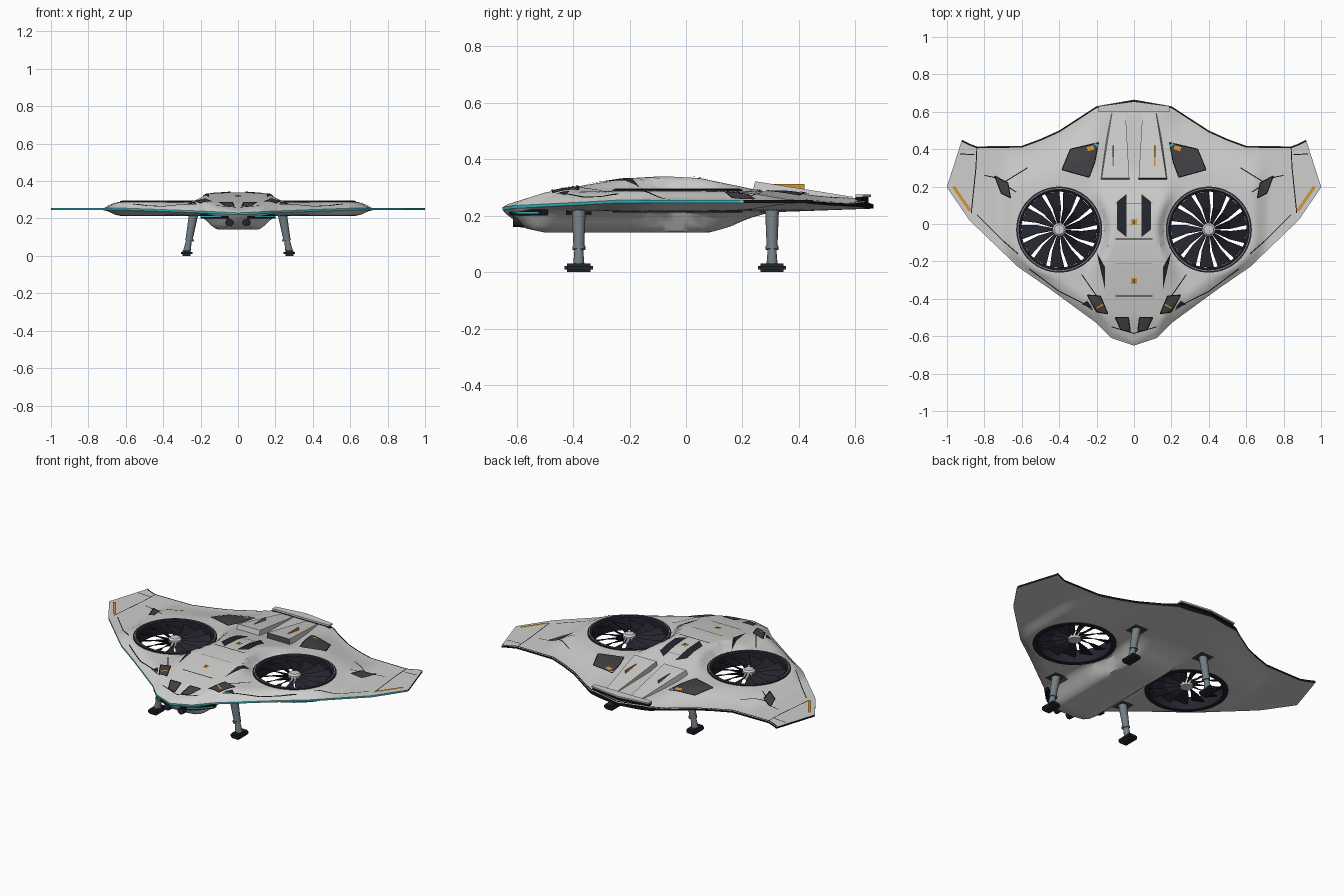
import bpy, bmesh, math
from mathutils import Vector

if "Cube" in bpy.data.objects:
    bpy.data.objects.remove(bpy.data.objects["Cube"])


def material(name, rgb):
    m = bpy.data.materials.new(name)
    m.use_nodes = True
    m.diffuse_color = (*rgb, 1)
    m.node_tree.nodes["Principled BSDF"].inputs["Base Color"].default_value = (*rgb, 1)
    return m


GREY = material("hull grey", (0.62, 0.62, 0.61))
DARK = material("navy black", (0.018, 0.018, 0.028))
BLACK = material("line black", (0.006, 0.006, 0.006))
VENT = material("vent charcoal", (0.055, 0.055, 0.062))
STEEL = material("leg steel", (0.17, 0.21, 0.23))
CYAN = material("edge cyan", (0.04, 0.5, 0.58))
ORANGE = material("marking orange", (0.65, 0.3, 0.03))
SILVER = material("panel line grey", (0.25, 0.25, 0.25))

# Half outline, edge height, spine and belly curves
FRONT = [(0, -.65), (.12, -.61), (.2, -.53), (.46, -.34), (.62, -.23), (.88, .02), (1, .195)]
BACK = [(0, .665), (.2, .63), (.4, .5), (.5, .455), (.6, .418), (.84, .415), (.88, .43), (.92, .45), (1, .2)]
EDGE = [(0, .225), (.2, .235), (.6, .25), (1, .25)]
SPINE = [(-.65, .235), (-.5, .282), (-.35, .31), (-.2, .333), (-.08, .34), (.05, .333),
         (.2, .302), (.3, .28), (.6, .262), (.665, .24)]
BELLY = [(-.65, .215), (-.57, .155), (-.5, .14), (.08, .14), (.15, .158), (.22, .19), (.3, .212), (.665, .225)]
FAN = (.4, -.03)
LIP = .005


def along(curve, t):
    for (a, p), (b, q) in zip(curve, curve[1:]):
        if t <= b:
            return p + (q - p) * max(0, (t - a) / (b - a))
    return curve[-1][1]


def smooth(t):
    t = min(1, max(0, t))
    return t * t * (3 - 2 * t)


def surface(x, y, top=True):
    """Hull height at a point, for the upper or lower skin."""
    a = abs(x)
    edge = along(EDGE, a)
    d = max(0, y - along(FRONT, a))
    r = max(0, along(BACK, a) - y)
    ramp = min(1 - (1 - min(1, d / .11)) ** 2, smooth(r / .26))
    outer = smooth((a - .63) / .1)
    if top:
        rim, flat, ring = edge + LIP, .286 - .031 * outer, .288
        mid = min(along(SPINE, y), rim + d * .6)
        body = 1 - smooth((a - .15) / .12)
    else:
        rim, flat, ring = edge - LIP, .218 + .027 * outer, .216
        mid = max(along(BELLY, y), rim - d * 1.1)
        body = 1 - smooth((a - .1) / .12)
    z = rim + (flat - rim) * ramp
    z += (mid - z) * body
    near = smooth((math.hypot(a - FAN[0], y - FAN[1]) - .23) / .05)
    return ring + (z - ring) * near


def finish(name, bm, mats, angle=None, fix=True):
    if fix:
        bmesh.ops.recalc_face_normals(bm, faces=bm.faces)
    me = bpy.data.meshes.new(name)
    bm.to_mesh(me)
    bm.free()
    for m in mats:
        me.materials.append(m)
    ob = bpy.data.objects.new(name, me)
    bpy.context.collection.objects.link(ob)
    if angle:
        activate(ob)
        bpy.ops.object.shade_smooth_by_angle(angle=math.radians(angle))
    return ob


def activate(ob):
    bpy.ops.object.select_all(action='DESELECT')
    ob.select_set(True)
    bpy.context.view_layer.objects.active = ob


def lathe(name, profile, centre, mat, closed=True):
    """Turn an (r, z) profile about a vertical axis."""
    bm = bmesh.new()
    vs = [bm.verts.new((r, 0, z)) for r, z in profile]
    ends = vs + vs[:1] if closed else vs
    es = [bm.edges.new(p) for p in zip(ends, ends[1:])]
    bmesh.ops.spin(bm, geom=vs + es, cent=(0, 0, 0), axis=(0, 0, 1), angle=math.tau, steps=64)
    bmesh.ops.remove_doubles(bm, verts=bm.verts, dist=1e-5)
    bmesh.ops.translate(bm, verts=bm.verts, vec=(*centre, 0))
    return finish(name, bm, [mat], 35)


def rod(name, p, q, r1, r2, mat):
    p, q = Vector(p), Vector(q)
    bm = bmesh.new()
    bmesh.ops.create_cone(bm, cap_ends=True, segments=20, radius1=r1, radius2=r2, depth=(q - p).length)
    turn = (q - p).to_track_quat('Z', 'Y').to_matrix().to_4x4()
    turn.translation = (p + q) / 2
    bmesh.ops.transform(bm, matrix=turn, verts=bm.verts)
    return finish(name, bm, [mat], 40)


def prism(name, pts, low, high, mat):
    bm = bmesh.new()
    f = bm.faces.new([bm.verts.new((x, y, low)) for x, y in pts])
    new = bmesh.ops.extrude_face_region(bm, geom=[f])["geom"]
    bmesh.ops.translate(bm, verts=[v for v in new if isinstance(v, bmesh.types.BMVert)], vec=(0, 0, high - low))
    return finish(name, bm, [mat])


def plate(name, pts, mat, lift=.004, top=True):
    """Thin skin-hugging patch."""
    bm = bmesh.new()
    bm.faces.new([bm.verts.new((x, y, 0)) for x, y in pts])
    bmesh.ops.triangulate(bm, faces=bm.faces)
    bmesh.ops.subdivide_edges(bm, edges=bm.edges, cuts=5, use_grid_fill=True)
    drape(bm, lift, top)
    return finish(name, bm, [mat], fix=False)


def strip(name, path, width, mat, lift=.003):
    """Thin skin-hugging line along a path."""
    bm = bmesh.new()
    for p, q in zip(path, path[1:]):
        p, q = Vector(p), Vector(q)
        n = max(1, int((q - p).length / .02))
        side = (q - p).normalized().orthogonal() * width / 2
        rows = [[bm.verts.new((*(p.lerp(q, i / n) + side * k), 0)) for k in (-1, 1)] for i in range(n + 1)]
        for (a, b), (c, d) in zip(rows, rows[1:]):
            bm.faces.new((a, b, d, c))
    drape(bm, lift, True)
    return finish(name, bm, [mat], fix=False)


def drape(bm, lift, top):
    bm.normal_update()
    for f in bm.faces:
        if (f.normal.z > 0) != top:
            f.normal_flip()
    for v in bm.verts:
        v.co.z = surface(v.co.x, v.co.y, top) + (lift if top else -lift)


# Hull: lofted wing sections, coloured leading and trailing edges
N = 54
bm = bmesh.new()
rings = []
for i in range(-50, 51):
    x = max(-.999, min(.999, i / 50))
    f, b = along(FRONT, abs(x)), along(BACK, abs(x))
    ys = [f + (b - f) * (1 - math.cos(math.pi * k / N)) / 2 for k in range(N + 1)]
    rings.append([bm.verts.new((x, y, surface(x, y))) for y in ys]
                 + [bm.verts.new((x, y, surface(x, y, False))) for y in reversed(ys)])
for a, b in zip(rings, rings[1:]):
    for k in range(len(a)):
        j = (k + 1) % len(a)
        face = bm.faces.new((a[k], a[j], b[j], b[k]))
        face.material_index = 1 if k == N else 2 if j == 0 else 0
bm.faces.new(rings[0])
bm.faces.new(rings[-1])
hull = finish("hull", bm, [GREY, BLACK, CYAN])
for s in (1, -1):
    cutter = lathe("fan_cutter", [(0, 0), (.222, 0), (.222, .5), (0, .5)], (s * FAN[0], FAN[1]), GREY, False)
    cutter.hide_render = True
    mod = hull.modifiers.new("fan hole", 'BOOLEAN')
    mod.operation, mod.solver, mod.object = 'DIFFERENCE', 'EXACT', cutter
    activate(hull)
    bpy.ops.object.modifier_apply(modifier=mod.name)
    bpy.data.objects.remove(cutter)
activate(hull)
bpy.ops.object.shade_smooth_by_angle(angle=math.radians(35))

VENTS = {
    "rear_vent": [(.34, .4), (.19, .435), (.21, .33), (.24, .25), (.385, .29)],
    "wing_vent": [(.745, .257), (.71, .165), (.66, .14), (.675, .22)],
    "front_vent": [(.25, -.38), (.18, -.385), (.14, -.48), (.2, -.47)],
    "nose_vent": [(.1, -.5), (.03, -.5), (.02, -.575), (.07, -.565)]}
LINES = {
    "tip_seam": [(.84, .41), (.845, .3), (.87, .06)],
    "tip_cross_seam": [(.85, .37), (.93, .375)],
    "rear_wing_seam": [(.57, .3), (.7, .22)],
    "mid_wing_seam": [(.63, .17), (.75, .25), (.8, .26)],
    "front_wing_seam": [(.84, .05), (.7, -.09), (.62, -.16)],
    "shoulder_seam": [(.56, -.24), (.4, -.36), (.28, -.42), (.22, -.46)],
    "neck_seam": [(.28, -.27), (.2, -.385)],
    "nose_seam": [(.12, -.55), (0, -.585)]}

for s, side in ((1, "left"), (-1, "right")):
    def mir(pts):
        return [(s * x, y) for x, y in pts]

    # Lift fan
    c = (s * FAN[0], FAN[1])
    lathe(side + "_fan_duct", [(.203, .212), (.203, .29), (.212, .295), (.23, .293), (.23, .212)], c, DARK)
    lathe(side + "_fan_trim", [(.218, .293), (.218, .2965), (.222, .2965), (.222, .293)], c, SILVER)
    lathe(side + "_fan_hub", [(0, .23), (.036, .235), (.036, .278), (.026, .287), (0, .29)], c, GREY, False)
    bm = bmesh.new()
    count = 13
    for i in range(count):
        t0 = math.tau * i / count
        t1 = t0 + math.tau / count * .77
        rows = [[bm.verts.new((c[0] + r * math.cos(t + sweep), c[1] + r * math.sin(t + sweep), z))
                 for t, z in ((t0, .247), (t1, .272))] for r, sweep in ((.03, 0), (.12, .04), (.205, .12))]
        for (p, q), (u, v) in zip(rows, rows[1:]):
            bm.faces.new((p, u, v, q))
    fan = finish(side + "_fan_blades", bm, [DARK], fix=False)
    fan.modifiers.new("thickness", 'SOLIDIFY').thickness = .003

    # Vents, seams and markings
    for name, pts in VENTS.items():
        plate(side + "_" + name, mir(pts), VENT)
        strip(side + "_" + name + "_rim", mir(pts + pts[:1]), .006, BLACK, .0055)
    for name, pts in LINES.items():
        strip(side + "_" + name, mir(pts), .005, BLACK)
    plate(side + "_spine_vent", mir([(.09, .12), (.04, .16), (.04, -.07), (.09, -.03)]), DARK)
    plate(side + "_cheek_slit", mir([(.2, -.15), (.155, -.23), (.155, -.35)]), DARK)
    plate(side + "_small_vent", mir([(.28, -.43), (.25, -.41), (.22, -.45)]), DARK)
    strip(side + "_tip_marking", mir([(.965, .2), (.875, .07)]), .016, ORANGE, .004)
    strip(side + "_vent_marking", mir([(.25, .4), (.215, .41)]), .022, ORANGE, .007)
    strip(side + "_front_vent_marking", mir([(.2, -.45), (.165, -.43)]), .008, ORANGE, .007)
    strip(side + "_rear_light", mir([(.21, .43), (.19, .415)]), .01, CYAN, .007)
    strip(side + "_trailing_line", mir([(x, y - .006) for x, y in BACK[:-1]]), .007, BLACK)

    # Rear engine cowl with dark intake face
    bm = bmesh.new()
    bmesh.ops.create_cube(bm, size=1)
    for v in bm.verts:
        rear, outside, up = v.co.y > 0, v.co.x > 0, v.co.z > 0
        x = (.13 if rear else .185) if outside else (.045 if rear else .025)
        z = (.267 if rear else .322) if up else .24
        v.co = (s * (x - .012 * up * outside), .59 if rear else .225 + .02 * up, z)
    bmesh.ops.recalc_face_normals(bm, faces=bm.faces)
    for face in bm.faces:
        face.material_index = int(face.normal.y < -.8)
    finish(side + "_engine_cowl", bm, [GREY, VENT])
    prism(side + "_cowl_stripe", mir([(.108, .31), (.114, .31), (.114, .42), (.108, .42)]), .29, .312,
          ORANGE if s > 0 else SILVER)

    # Nose sensors and under-edge trim
    rod(side + "_camera", (s * .045, -.56, .18), (s * .045, -.613, .18), .022, .02, DARK)
    prism(side + "_chin_trim", mir([(.05, -.625), (.12, -.598), (.2, -.518), (.2, -.49), (.1, -.56)]), .2, .222, BLACK)
    prism(side + "_chin_light", mir([(.09, -.614), (.12, -.602), (.2, -.522), (.19, -.51)]), .207, .213, CYAN)

    # Landing legs
    for y, end in ((-.38, "front"), (.305, "rear")):
        tag = end + "_" + side
        hip, knee, foot = [(s * x, y, z) for x, z in ((.235, .235), (.262, .085), (.273, .025))]
        rod(tag + "_leg_upper", knee, hip, .019, .025, STEEL)
        rod(tag + "_leg_lower", foot, knee, .02, .015, STEEL)
        rod(tag + "_leg_collar", (s * .26, y, .08), (s * .258, y, .092), .023, .023, STEEL)
        plate(tag + "_leg_bay", [(s * .235 + u * .045, y + v * .045) for u, v in ((-1, -1), (1, -1), (1, 1), (-1, 1))],
              VENT, top=False)
        bm = bmesh.new()
        bmesh.ops.create_cube(bm, size=1)
        bmesh.ops.scale(bm, verts=bm.verts, vec=(.062, .1, .03))
        bmesh.ops.translate(bm, verts=bm.verts, vec=(s * .275, y, .015))
        bmesh.ops.bevel(bm, geom=bm.edges[:], offset=.009, segments=2, affect='EDGES')
        finish(tag + "_foot", bm, [DARK])

# Spine seams and square markings
for y, m in ((.11, SILVER), (-.08, BLACK), (-.21, SILVER), (-.385, BLACK)):
    strip("spine_seam", [(-.1, y), (.1, y)], .005, m)
for y in (.01, -.305):
    strip("spine_marking", [(-.015, y), (.015, y)], .032, ORANGE, .004)
    strip("spine_marking_bar", [(0, y - .01), (0, y + .01)], .007, BLACK, .006)

# Rear exhaust slot and lip
for name, low, high, inset, m in (("exhaust_slot", .235, .266, .008, BLACK), ("exhaust_lip", .266, .275, 0, GREY)):
    prism(name, [(-.19, .6), (.19, .6), (.19, .63 - inset), (0, .655 - inset), (-.19, .63 - inset)], low, high, m)
